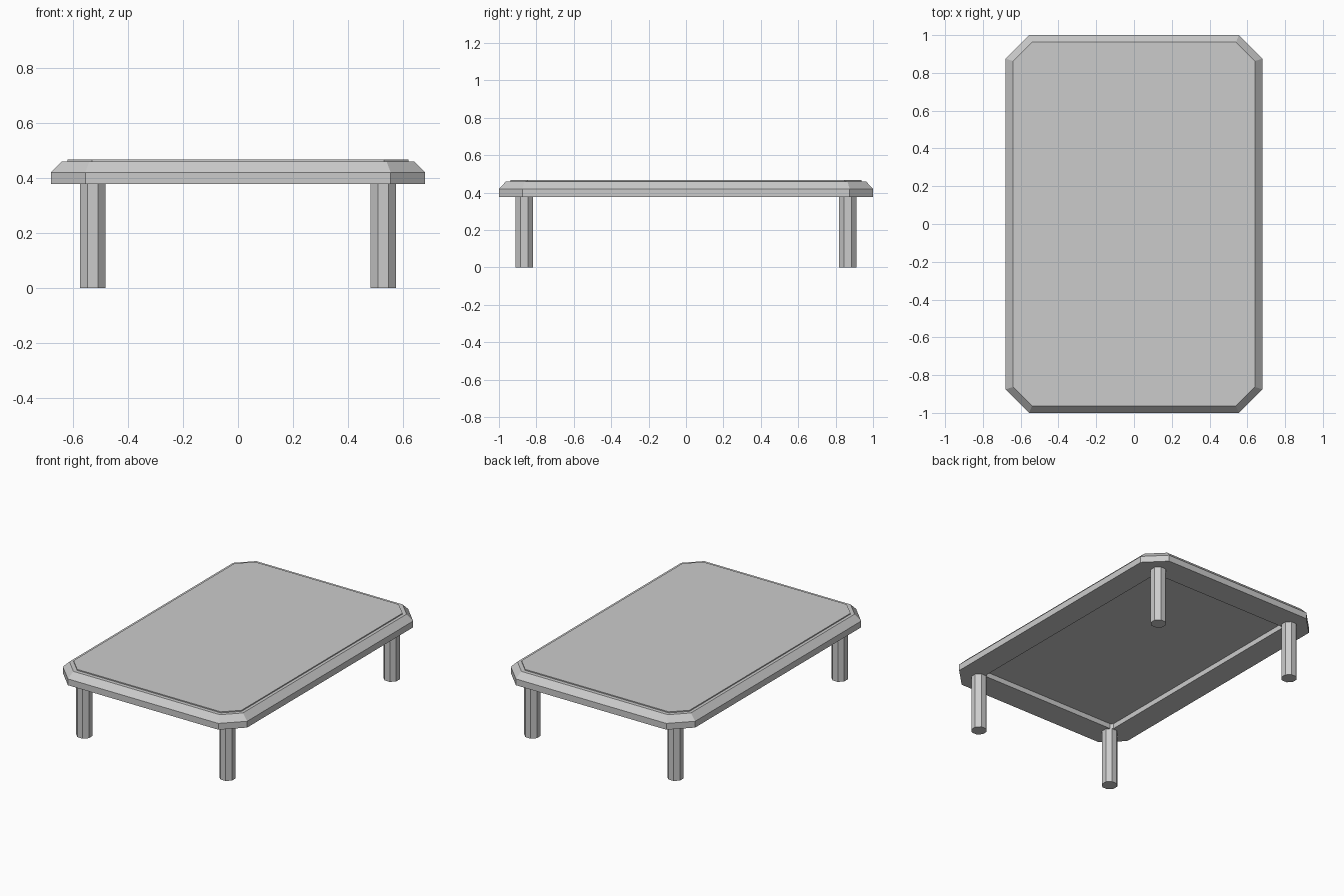
import bpy, bmesh, math

if "Cube" in bpy.data.objects:
    bpy.data.objects.remove(bpy.data.objects["Cube"])


def loft(name, sections):
    """Stack of clipped-corner rectangles (half x, half y, corner cut, z), capped at both ends."""
    bm = bmesh.new()
    rings = []
    for hx, hy, c, z in sections:
        pts = [(hx, -hy + c), (hx, hy - c), (hx - c, hy), (-hx + c, hy),
               (-hx, hy - c), (-hx, -hy + c), (-hx + c, -hy), (hx - c, -hy)]
        rings.append([bm.verts.new((x, y, z)) for x, y in pts])
    for a, b in zip(rings, rings[1:]):
        for i in range(8):
            j = (i + 1) % 8
            bm.faces.new((a[i], a[j], b[j], b[i]))
    bm.faces.new(rings[0][::-1])
    bm.faces.new(rings[-1])
    bmesh.ops.recalc_face_normals(bm, faces=bm.faces)
    mesh = bpy.data.meshes.new(name)
    bm.to_mesh(mesh)
    bm.free()
    ob = bpy.data.objects.new(name, mesh)
    bpy.context.collection.objects.link(ob)
    return ob


# Tabletop: shallow recess underneath, straight rim, bevelled upper edge
RECESS_Z = 0.412
loft("tabletop", [
    (0.515, 0.825, 0.015, RECESS_Z),
    (0.515, 0.825, 0.015, 0.378),
    (0.68, 1.0, 0.125, 0.378),
    (0.68, 1.0, 0.125, 0.42),
    (0.64, 0.963, 0.10, 0.46),
])

# Thin raised panel on the top
loft("top_panel", [
    (0.62, 0.938, 0.09, 0.458),
    (0.62, 0.938, 0.09, 0.467),
])

# Four octagonal legs with a flat side facing front
for sy, end in ((-1, "front"), (1, "back")):
    for sx, side in ((-1, "left"), (1, "right")):
        bpy.ops.mesh.primitive_cylinder_add(
            vertices=8, radius=0.0465 / math.cos(math.pi / 8), depth=RECESS_Z,
            location=(sx * 0.528, sy * 0.865, RECESS_Z / 2),
            rotation=(0, 0, math.pi / 8))
        bpy.context.object.name = f"{end}_{side}_leg"
